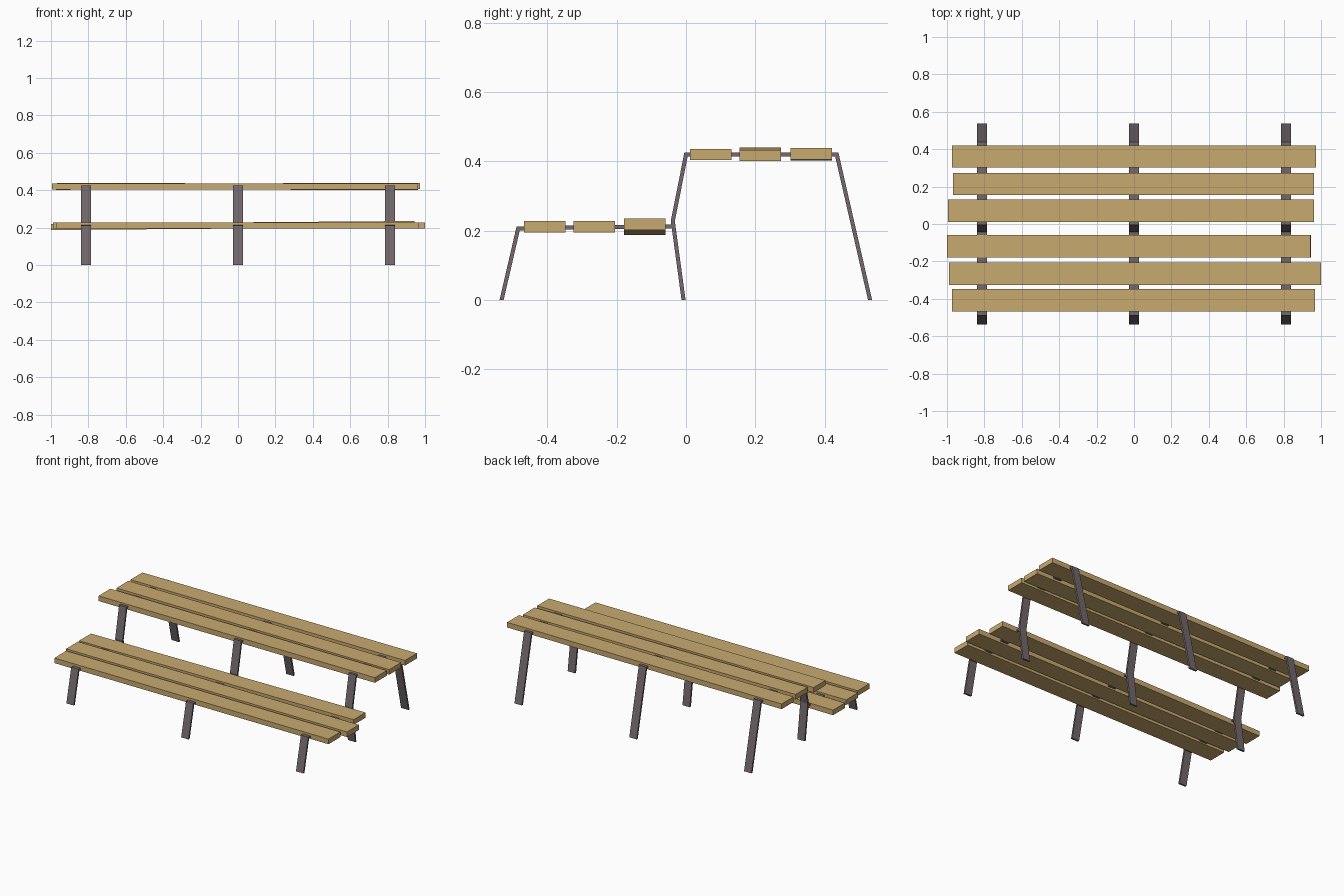
import bpy, bmesh
from math import atan2
from mathutils import Vector

if "Cube" in bpy.data.objects:
    bpy.data.objects.remove(bpy.data.objects["Cube"])


def material(name, rgb):
    m = bpy.data.materials.new(name)
    m.diffuse_color = (*rgb, 1)
    m.use_nodes = True
    m.node_tree.nodes["Principled BSDF"].inputs["Base Color"].default_value = m.diffuse_color
    return m


WOOD = material("wood", (0.58, 0.40, 0.16))
STEEL = material("steel", (0.17, 0.14, 0.15))


def finish(name, bm, mat):
    bmesh.ops.recalc_face_normals(bm, faces=bm.faces[:])
    me = bpy.data.meshes.new(name)
    bm.to_mesh(me)
    bm.free()
    me.materials.append(mat)
    ob = bpy.data.objects.new(name, me)
    bpy.context.collection.objects.link(ob)
    return ob


def bent_bar(name, x, path, width=0.052, thick=0.0115):
    """Flat bar following a (y, z) path with mitred corners."""
    pts = [Vector(p) for p in path]
    dirs = [(b - a).normalized() for a, b in zip(pts, pts[1:])]
    norms = [Vector((-d.y, d.x)) for d in dirs]
    left, right = [], []
    for i, p in enumerate(pts):
        a, b = norms[max(i - 1, 0)], norms[min(i, len(norms) - 1)]
        n = (a + b).normalized()
        off = n * (thick / 2 / n.dot(a))
        # feet are cut flat on the ground
        if p.y == 0:
            off = Vector((off.x / abs(off.x) * thick / 2 / abs(a.x), 0))
        left.append(p + off)
        right.append(p - off)
    bm = bmesh.new()
    rings = []
    for l, r in zip(left, right):
        rings.append([bm.verts.new((x + sx * width / 2, q.x, q.y))
                      for sx, q in ((-1, l), (1, l), (1, r), (-1, r))])
    for a, b in zip(rings, rings[1:]):
        for k in range(4):
            j = (k + 1) % 4
            bm.faces.new((a[k], a[j], b[j], b[k]))
    bm.faces.new(rings[0])
    bm.faces.new(rings[-1])
    return finish(name, bm, STEEL)


def plank(name, x0, x1, y, z_left, z_right, width=0.12, thick=0.033):
    """Board between two ends, which may sit at slightly different heights."""
    bm = bmesh.new()
    bmesh.ops.create_cube(bm, size=1)
    bmesh.ops.scale(bm, vec=(x1 - x0, width, thick), verts=bm.verts[:])
    ob = finish(name, bm, WOOD)
    ob.location = ((x0 + x1) / 2, y, (z_left + z_right) / 2)
    ob.rotation_euler.y = -atan2(z_right - z_left, x1 - x0)
    return ob


# three steel frames: low front hoop and tall rear hoop with a kinked leg
for side, x in (("left", -0.813), ("middle", 0), ("right", 0.813)):
    bent_bar(f"{side}_seat_frame", x,
             [(-0.532, 0), (-0.484, 0.207), (-0.038, 0.213)])
    bent_bar(f"{side}_table_frame", x,
             [(-0.007, 0), (-0.038, 0.228), (0.0, 0.42), (0.435, 0.42), (0.531, 0)])

# lower and upper boards, slightly uneven
plank("seat_board_front", -0.973, 0.968, -0.407, 0.211, 0.211)
plank("seat_board_middle", -0.99, 1.0, -0.265, 0.211, 0.211)
plank("seat_board_back", -1.0, 0.945, -0.119, 0.204, 0.219)
plank("table_board_front", -0.995, 0.962, 0.071, 0.420, 0.420)
plank("table_board_middle", -0.968, 0.963, 0.214, 0.423, 0.417)
plank("table_board_back", -0.972, 0.972, 0.361, 0.419, 0.422)
